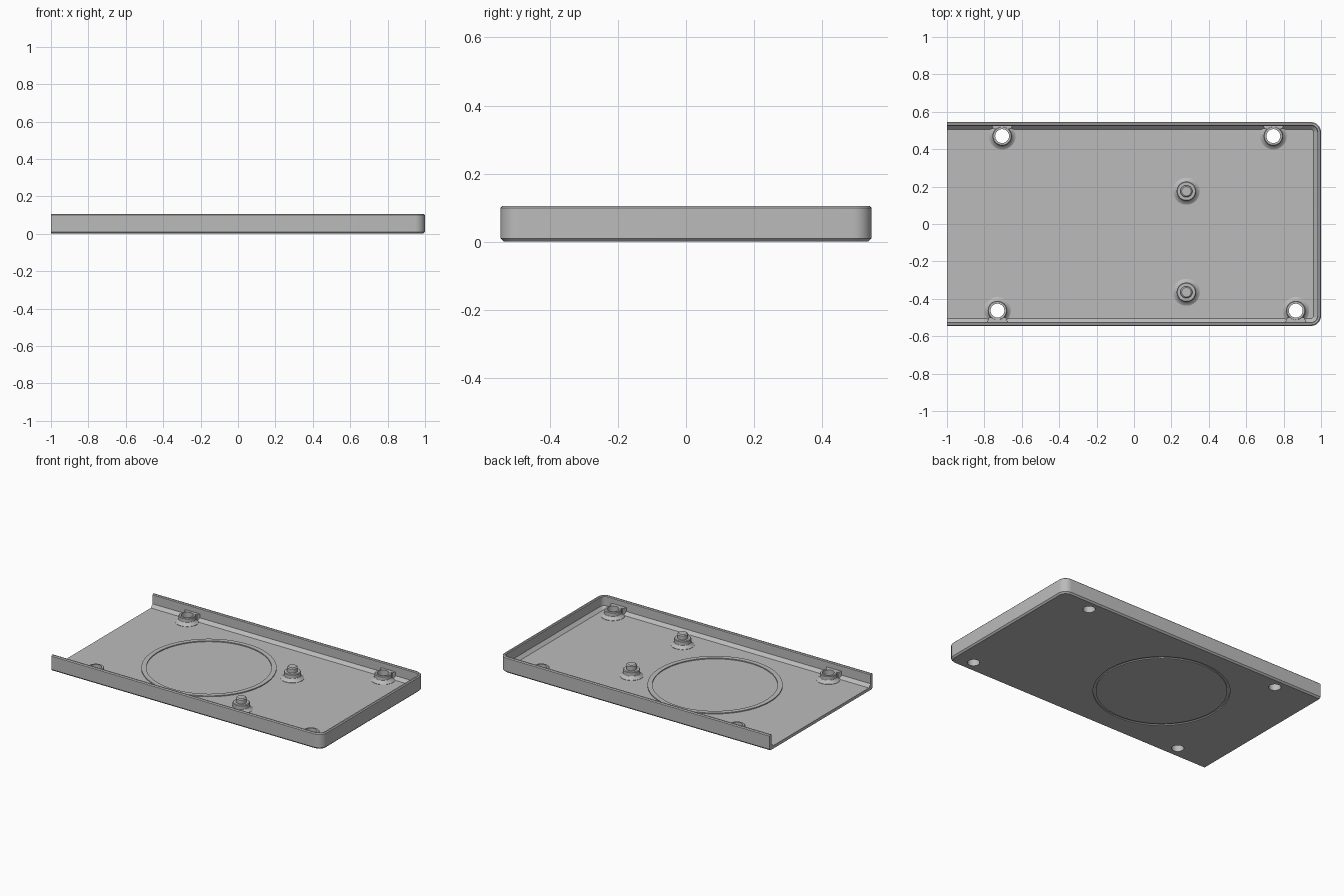
import bpy, bmesh, math
from mathutils import Vector

cube = bpy.data.objects.get("Cube")
if cube:
    bpy.data.objects.remove(cube, do_unlink=True)

grey = bpy.data.materials.new("plain grey")
grey.use_nodes = True
colour = (0.5, 0.5, 0.5, 1)
grey.diffuse_color = colour
grey.node_tree.nodes["Principled BSDF"].inputs["Base Color"].default_value = colour

HALF_Y, FLOOR, TOP, RADIUS = 0.545, 0.02, 0.105, 0.055


def finish(name, bm):
    bmesh.ops.recalc_face_normals(bm, faces=bm.faces)
    mesh = bpy.data.meshes.new(name)
    bm.to_mesh(mesh)
    bm.free()
    mesh.materials.append(grey)
    obj = bpy.data.objects.new(name, mesh)
    bpy.context.collection.objects.link(obj)
    return obj


def smooth(obj):
    bpy.ops.object.select_all(action="DESELECT")
    obj.select_set(True)
    bpy.context.view_layer.objects.active = obj
    bpy.ops.object.shade_smooth_by_angle(angle=math.radians(30))


def lathe(name, profile, x, y, segments=48):
    """Spin a closed (radius, z) profile; zero radius closes on the axis."""
    bm = bmesh.new()
    verts = [bm.verts.new((r, 0, z)) for r, z in profile]
    edges = [bm.edges.new((a, b)) for a, b in zip(verts, verts[1:] + verts[:1])]
    bmesh.ops.spin(bm, geom=verts + edges, cent=(0, 0, 0), axis=(0, 0, 1),
                   angle=math.tau, steps=segments, use_duplicate=False)
    bmesh.ops.remove_doubles(bm, verts=bm.verts, dist=1e-5)
    bmesh.ops.translate(bm, verts=bm.verts, vec=(x, y, 0))
    return finish(name, bm)


def tray_path(inset):
    """Open U path around the tray, rounded at the closed +x end."""
    r, half = RADIUS - inset, HALF_Y - inset
    pts = [(-1, -half)]
    for side in (-1, 1):
        for i in range(9):
            a = math.radians(i * 11.25 + (-90 if side < 0 else 0))
            pts.append((1 - RADIUS + r * math.cos(a),
                        side * (HALF_Y - RADIUS) + r * math.sin(a)))
    return pts + [(-1, half)]


# Tray: wall section swept round three sides, then floor, underside and open end
section = [(0.01, 0), (0, 0.01), (0, TOP - 0.006), (0.006, TOP), (0.015, TOP),
           (0.02, TOP - 0.005), (0.02, 0.04), (0.04, FLOOR)]
bm = bmesh.new()
rows = [[bm.verts.new((x, y, z)) for x, y in tray_path(inset)] for inset, z in section]
for low, high in zip(rows, rows[1:]):
    for i in range(len(low) - 1):
        bm.faces.new((low[i], low[i + 1], high[i + 1], high[i]))
bm.faces.new(rows[0])
bm.faces.new(rows[-1])
bm.faces.new([row[0] for row in rows] + [row[-1] for row in reversed(rows)])
tray = finish("tray", bm)

# Cut the screw holes and the circular groove in the underside
screws = [(-0.705, 0.47), (0.745, 0.47), (-0.73, -0.463), (0.865, -0.463)]
HOLE = 0.037
RING_X = -0.215
cutters = [lathe("hole_cutter", [(0, -0.1), (HOLE, -0.1), (HOLE, 0.2), (0, 0.2)], x, y)
           for x, y in screws]
cutters.append(lathe("groove_cutter", [(0.393, -0.05), (0.41, -0.05), (0.41, 0.007),
                                       (0.393, 0.007)], RING_X, 0, 96))
bpy.context.view_layer.objects.active = tray
for cutter in cutters:
    cutter.hide_render = True
    mod = tray.modifiers.new("cut", "BOOLEAN")
    mod.operation, mod.solver, mod.object = "DIFFERENCE", "EXACT", cutter
    bpy.ops.object.modifier_apply(modifier=mod.name)
for cutter in cutters:
    bpy.data.objects.remove(cutter, do_unlink=True)
smooth(tray)

# Low raised ring on the floor
smooth(lathe("floor_ring", [(0.38, 0.015), (0.41, 0.015), (0.41, 0.026),
                            (0.38, 0.026)], RING_X, 0, 96))

# Hollow screw bosses, each tied to the nearest wall by a web
LEDGE = 0.067
flare = [(0.072, FLOOR - 0.005), (0.072, FLOOR + 0.002), (0.06, 0.028), (0.052, 0.04)]
for n, (x, y) in enumerate(screws, 1):
    smooth(lathe(f"screw_boss_{n}", flare + [(0.052, LEDGE - 0.004), (0.048, LEDGE),
                 (HOLE, LEDGE), (HOLE, FLOOR - 0.005)], x, y))
    side = math.copysign(1, y)
    inner, outer = abs(y) + HOLE, HALF_Y - 0.012
    bm = bmesh.new()
    bmesh.ops.create_cube(bm, size=1)
    bmesh.ops.scale(bm, verts=bm.verts, vec=(0.09, outer - inner, LEDGE - FLOOR))
    centre = Vector((x, side * (inner + outer) / 2, (LEDGE + FLOOR) / 2 - 0.001))
    bmesh.ops.translate(bm, verts=bm.verts, vec=centre)
    for v in bm.verts:  # widen where the web meets the wall
        if abs(v.co.y) > abs(centre.y):
            v.co.x = x + (v.co.x - x) * 1.3
    finish(f"boss_web_{n}", bm)

# Stepped locating pegs
for n, y in enumerate((0.175, -0.365), 1):
    smooth(lathe(f"locating_peg_{n}", [(0, FLOOR - 0.005)] + flare + [
        (0.052, LEDGE - 0.004), (0.048, LEDGE), (0.032, LEDGE), (0.032, 0.094),
        (0.025, 0.1), (0, 0.1)], 0.28, y))
